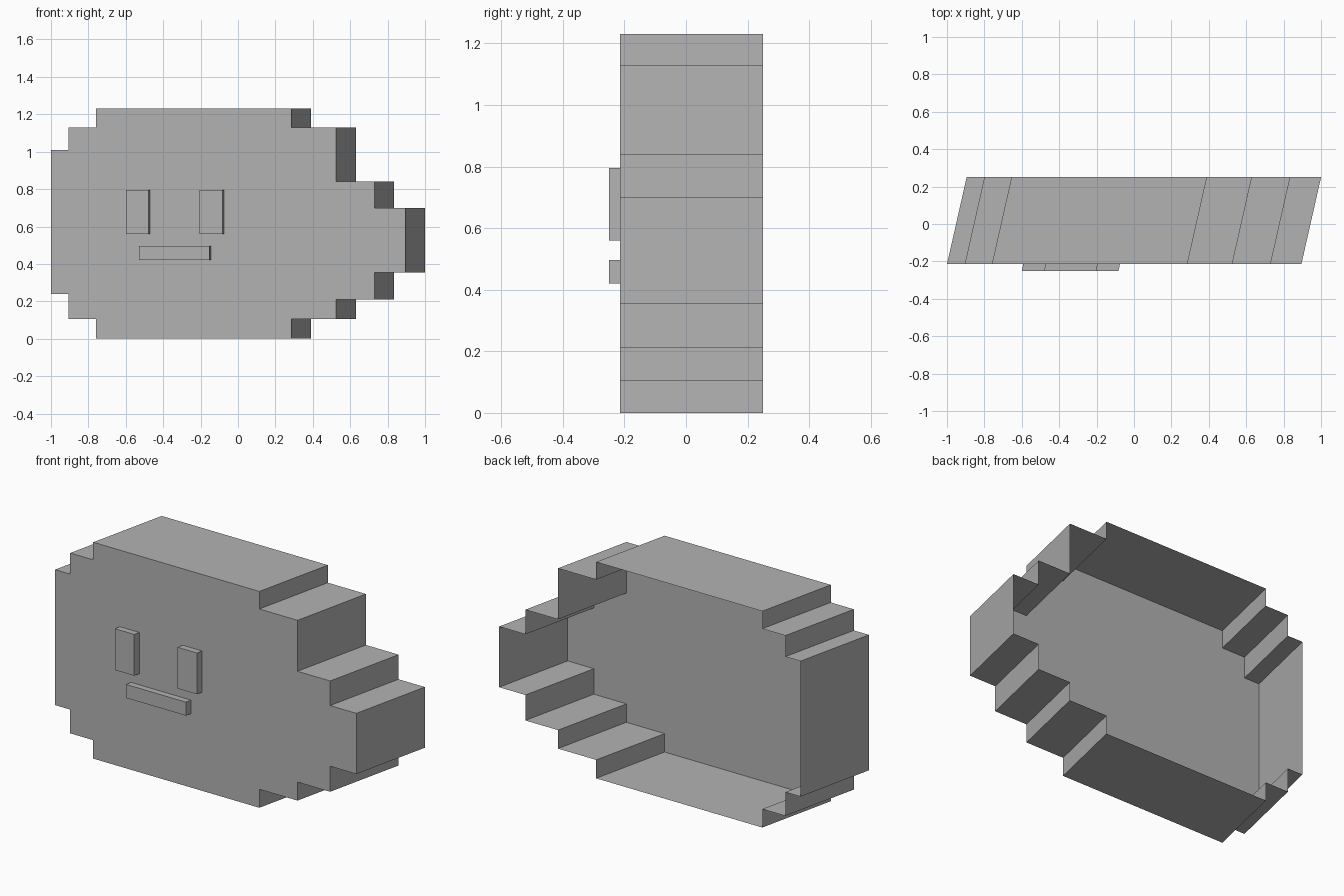
import bpy
import bmesh

if "Cube" in bpy.data.objects:
    bpy.data.objects.remove(bpy.data.objects["Cube"], do_unlink=True)

FACE_Y = -0.215   # front plate of the body
BACK_Y = 0.25     # open rear rim
RAISED_Y = -0.25  # front of the facial features
SHEAR = 0.226     # sideways drift per unit of depth

grey = bpy.data.materials.new("plain grey")
grey.use_nodes = True
grey.diffuse_color = (0.45, 0.45, 0.45, 1)
grey.node_tree.nodes["Principled BSDF"].inputs["Base Color"].default_value = grey.diffuse_color


def slanted_shell(name, profile, front, back):
    """Front plate with walls swept back at a slant, open at the rear."""
    bm = bmesh.new()
    drift = (back - front) * SHEAR
    near = [bm.verts.new((x, front, z)) for x, z in profile]
    far = [bm.verts.new((x + drift, back, z)) for x, z in profile]
    bm.faces.new(near)
    for i in range(len(profile)):
        j = (i + 1) % len(profile)
        bm.faces.new((near[j], near[i], far[i], far[j]))
    mesh = bpy.data.meshes.new(name)
    bm.to_mesh(mesh)
    bm.free()
    mesh.materials.append(grey)
    obj = bpy.data.objects.new(name, mesh)
    bpy.context.collection.objects.link(obj)
    return obj


def stepped_profile(columns):
    """Outline of side-by-side columns: left, right, bottom, top."""
    lower, upper = [], []
    for left, right, bottom, top in columns:
        lower += [(left, bottom), (right, bottom)]
        upper += [(left, top), (right, top)]
    return lower + upper[::-1]


def rectangle(left, right, bottom, top):
    return stepped_profile([(left, right, bottom, top)])


# Stepped body
body_columns = [
    (-1.0, -0.905, 0.24, 1.01),
    (-0.905, -0.76, 0.105, 1.13),
    (-0.76, 0.285, 0.0, 1.23),
    (0.285, 0.525, 0.105, 1.13),
    (0.525, 0.73, 0.21, 0.84),
    (0.73, 0.895, 0.355, 0.70),
]
slanted_shell("body", stepped_profile(body_columns), FACE_Y, BACK_Y)

# Raised eyes
for name, left in (("right_eye", -0.60), ("left_eye", -0.205)):
    slanted_shell(name, rectangle(left, left + 0.122, 0.56, 0.795), RAISED_Y, FACE_Y)

# Raised mouth
slanted_shell("mouth", rectangle(-0.53, -0.153, 0.42, 0.497), RAISED_Y, FACE_Y)
